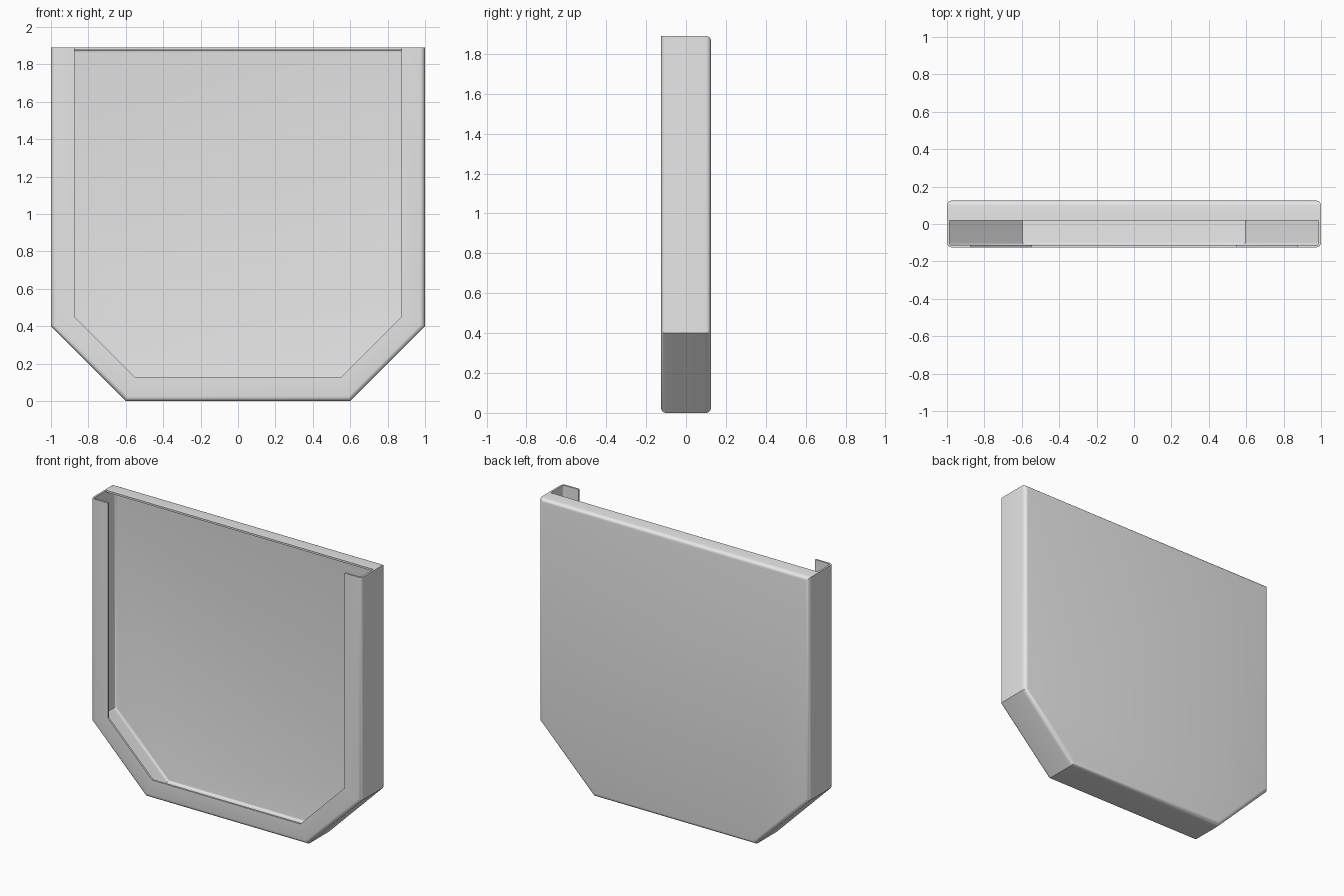
import bpy, bmesh
from math import sin, cos, pi, tan, radians

old = bpy.data.objects.get("Cube")
if old:
    bpy.data.objects.remove(old)

TOP, HALF_Y, BEND, SHEET, LIP = 1.89, 0.125, 0.025, 0.0125, 0.125
STEPS = 5
MITRE = tan(radians(22.5))

steel = bpy.data.materials.new("grey_sheet_metal")
steel.use_nodes = True
colour = (0.8, 0.8, 0.8, 1)
steel.diffuse_color = colour
steel.node_tree.nodes["Principled BSDF"].inputs["Base Color"].default_value = colour


def outline(inset, top):
    """Outline from upper left, down and around to upper right."""
    half = [(1 - inset, top),
            (1 - inset, 0.4 + inset * MITRE),
            (0.6 - inset * MITRE, inset)]
    return half + [(-x, z) for x, z in reversed(half)]


bm = bmesh.new()


def add_row(inset, y, top=TOP):
    return [bm.verts.new((x, y, z)) for x, z in outline(inset, top)]


def bridge(a, b, closed=False):
    n = len(a)
    for i in range(n if closed else n - 1):
        j = (i + 1) % n
        bm.faces.new((a[i], a[j], b[j], b[i]))


# front lip, front bend and side walls, open at the top
rows = [add_row(LIP, -HALF_Y)]
for k in range(STEPS + 1):
    a = pi / 2 * k / STEPS
    rows.append(add_row(BEND * (1 - sin(a)), -HALF_Y + BEND * (1 - cos(a))))
rows.append(add_row(0, HALF_Y - BEND - SHEET))
wall_end = add_row(0, HALF_Y - BEND)
rows.append(wall_end)
for a, b in zip(rows, rows[1:]):
    bridge(a, b)

# back bend runs all the way round, then the back panel closes it
ring = wall_end
for k in range(1, STEPS + 1):
    a = pi / 2 * k / STEPS
    d = BEND * (1 - cos(a))
    nxt = add_row(d, HALF_Y - BEND + BEND * sin(a), TOP - d)
    bridge(ring, nxt, closed=True)
    ring = nxt
bm.faces.new(ring)

# short top flange folded forward from the back panel
edge_x = 1 - SHEET
front = [bm.verts.new((s * edge_x, 0.02, TOP)) for s in (1, -1)]
bm.faces.new((wall_end[0], wall_end[-1], front[1], front[0]))

bmesh.ops.recalc_face_normals(bm, faces=bm.faces)
bm.faces.ensure_lookup_table()
back = max(bm.faces, key=lambda f: f.calc_area())
if back.normal.y < 0:
    bmesh.ops.reverse_faces(bm, faces=bm.faces)

mesh = bpy.data.meshes.new("folded_tray")
bm.to_mesh(mesh)
bm.free()
tray = bpy.data.objects.new("folded_tray", mesh)
bpy.context.collection.objects.link(tray)
mesh.materials.append(steel)

# sheet thickness grows inward
solid = tray.modifiers.new("sheet_thickness", 'SOLIDIFY')
solid.thickness = SHEET
solid.offset = -1
solid.use_even_offset = True
solid.use_quality_normals = True

bpy.ops.object.select_all(action='DESELECT')
tray.select_set(True)
bpy.context.view_layer.objects.active = tray
bpy.ops.object.modifier_apply(modifier=solid.name)
bpy.ops.object.shade_smooth_by_angle(angle=radians(30))
